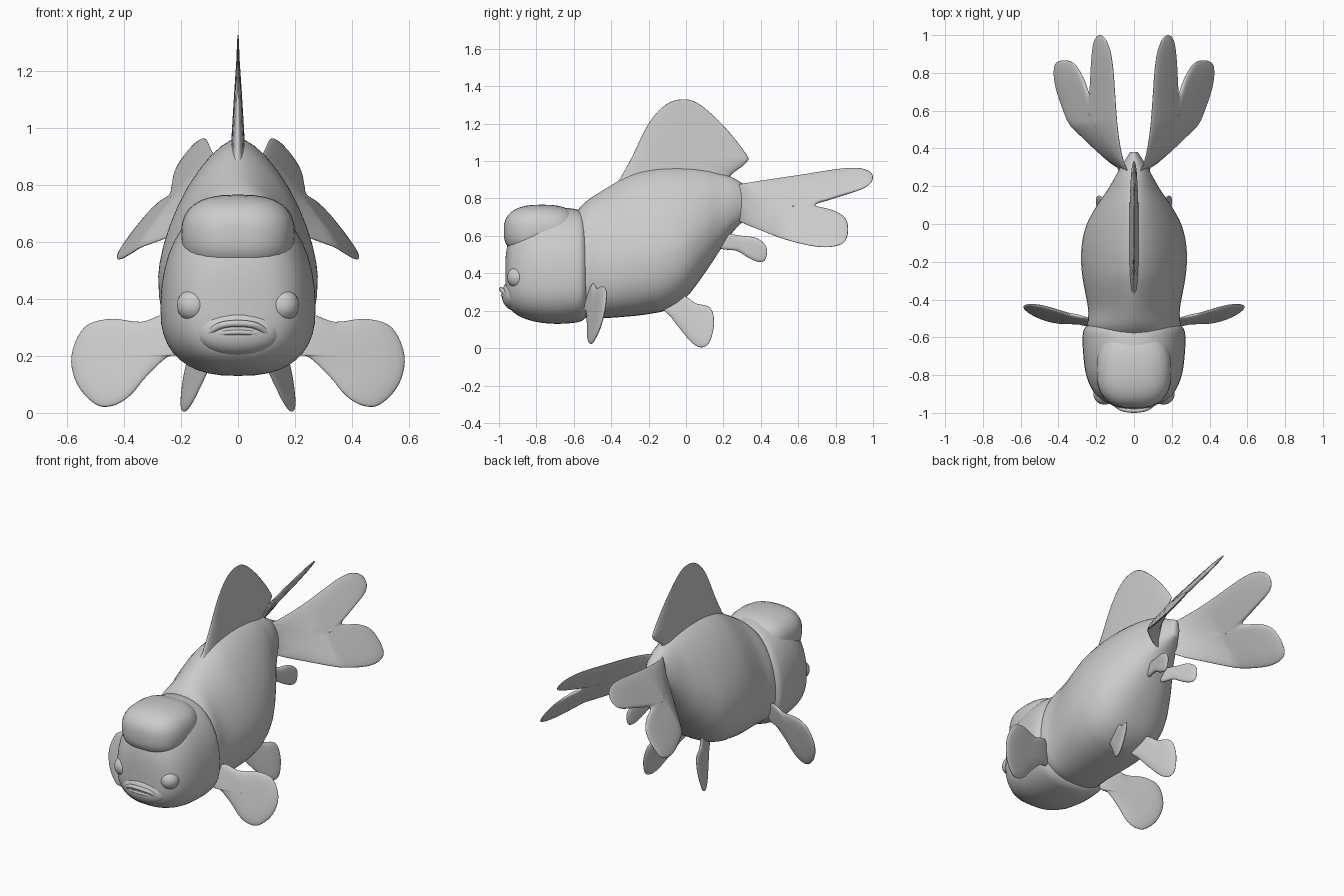
import bpy, bmesh, math
from mathutils import Vector

if "Cube" in bpy.data.objects:
    bpy.data.objects.remove(bpy.data.objects["Cube"])


def spline(pts, steps, closed=False):
    """Catmull-Rom through tuples of any length."""
    n, out = len(pts), []
    for i in range(n if closed else n - 1):
        if closed:
            q = [pts[(i + k) % n] for k in (-1, 0, 1, 2)]
        else:
            q = [pts[min(max(i + k, 0), n - 1)] for k in (-1, 0, 1, 2)]
        for s in range(steps):
            t = s / steps
            out.append(tuple(0.5 * (2 * b + (c - a) * t + (2 * a - 5 * b + 4 * c - d) * t * t
                                    + (3 * b - a - 3 * c + d) * t ** 3) for a, b, c, d in zip(*q)))
    if not closed:
        out.append(tuple(pts[-1]))
    return out


def skin(name, rings, mirror=False):
    """Bridge equal rings and close both ends with a fan."""
    bm = bmesh.new()
    loops = [[bm.verts.new(p) for p in r] for r in rings]
    n = len(loops[0])
    for a, b in zip(loops, loops[1:]):
        for i in range(n):
            bm.faces.new((a[i], a[(i + 1) % n], b[(i + 1) % n], b[i]))
    for l in (loops[0], loops[-1]):
        c = bm.verts.new(sum((v.co for v in l), Vector()) / n)
        for i in range(n):
            bm.faces.new((l[i], l[(i + 1) % n], c))
    bmesh.ops.recalc_face_normals(bm, faces=bm.faces)
    me = bpy.data.meshes.new(name)
    bm.to_mesh(me)
    bm.free()
    for p in me.polygons:
        p.use_smooth = True
    ob = bpy.data.objects.new(name, me)
    bpy.context.collection.objects.link(ob)
    if mirror:
        ob.modifiers.new("mirror", 'MIRROR').use_mirror_merge = False
    return ob


def spow(v, e):
    return math.copysign(abs(v) ** e, v)


def loft(name, sections, n=40):
    """Sections: y, bottom z, top z, half width, roundness of the upper half."""
    rings = []
    for y, zb, zt, w, k in spline(sections, 5):
        zc = zb + 0.38 * (zt - zb)
        ring = []
        for i in range(n):
            a = 2 * math.pi * i / n
            c, s = math.cos(a), math.sin(a)
            e = 2 / (k if s > 0 else 2.5)
            ring.append((w * spow(c, e), y, zc + spow(s, e) * ((zt - zc) if s > 0 else (zc - zb))))
        rings.append(ring)
    return skin(name, rings)


def blob(name, c, r, k=2.0, mirror=False, n=32, m=18):
    """Superellipsoid with its poles along y."""
    rings = []
    for j in range(1, m):
        t = math.pi * j / m
        y, q = -spow(math.cos(t), 2 / k), math.sin(t) ** (2 / k)
        rings.append([(c[0] + r[0] * q * spow(math.cos(a), 2 / k), c[1] + r[1] * y,
                       c[2] + r[2] * q * spow(math.sin(a), 2 / k))
                      for a in (2 * math.pi * i / n for i in range(n))])
    return skin(name, rings, mirror)


def fin(name, outline, centre, place, mirror=True):
    """Thin lens over a 2D outline; place(a, b, h) puts it in space, h in -1..1."""
    edge = spline(outline, 5, True)
    scales = (0.1, 0.3, 0.5, 0.7, 0.85, 0.95, 0.99)
    levels = [(s, 1) for s in scales] + [(1, 0)] + [(s, -1) for s in reversed(scales)]
    rings = [[place(centre[0] + s * (a - centre[0]), centre[1] + s * (b - centre[1]),
                    d * math.sqrt(max(0, 1 - s ** 4))) for a, b in edge] for s, d in levels]
    return skin(name, rings, mirror)


# Trunk
loft("body", [(-.62, .20, .68, .20, 2), (-.55, .165, .77, .243, 1.9), (-.45, .16, .84, .243, 1.7),
              (-.3, .17, .925, .27, 1.6), (-.2, .182, .955, .28, 1.55), (-.1, .205, .965, .275, 1.55),
              (0, .27, .965, .25, 1.55), (.1, .40, .955, .195, 1.6), (.18, .52, .935, .14, 1.7),
              (.25, .62, .912, .10, 1.8), (.32, .69, .87, .06, 2), (.38, .74, .84, .02, 2)])

# Head with its gill edge, forehead cap, muzzle and eyes
loft("head", [(-.965, .30, .48, .05, 2.2), (-.955, .25, .55, .12, 2.2), (-.93, .20, .62, .175, 2.2),
              (-.88, .165, .685, .22, 2.2), (-.8, .14, .73, .253, 2.2), (-.7, .13, .75, .268, 2.2),
              (-.6, .135, .745, .272, 2.2), (-.55, .15, .725, .26, 2.2), (-.52, .19, .66, .21, 2.2)])
blob("forehead_cap", (0, -.77, .625), (.20, .205, .142), 2.6)
blob("muzzle", (0, -.91, .285), (.15, .075, .085), 2.1)
blob("eye", (.157, -.90, .378), (.058, .056, .058), 2, True)


# Frowning lips
def lip(name, pts, r):
    cu = bpy.data.curves.new(name, 'CURVE')
    cu.dimensions = '3D'
    cu.bevel_depth, cu.bevel_resolution, cu.use_fill_caps = r, 3, True
    path = spline(pts, 6)
    sp = cu.splines.new('POLY')
    sp.points.add(len(path) - 1)
    for p, co in zip(sp.points, path):
        p.co = (*co, 1)
    sp.use_smooth = True
    bpy.context.collection.objects.link(bpy.data.objects.new(name, cu))


lip("upper_lip", [(-.1, -.955, .282), (-.06, -.98, .307), (0, -.988, .314), (.06, -.98, .307), (.1, -.955, .282)], .012)
lip("lower_lip", [(-.095, -.955, .277), (-.05, -.975, .281), (0, -.982, .283), (.05, -.975, .281), (.095, -.955, .277)], .009)

# Dorsal fin, thicker toward the back
fin("dorsal_fin", [(-.38, .85), (-.35, .91), (-.29, 1.02), (-.2, 1.2), (-.11, 1.30), (-.02, 1.33), (.07, 1.305),
                   (.2, 1.19), (.32, 1.04), (.325, .995), (.25, .935), (.18, .88), (-.1, .84)],
    (-.02, 1.02), lambda y, z, h: (h * (.006 + .06 * max(0, 1.25 - z)), y, z), False)


# Twin forked tail
def tail_place(y, z, h):
    r = max(y - .28, 0)
    x = .03 + .19 * r + .77 * (.93 - z) * min(1, r / .25) ** .5
    return (x + h * .012, y, z + h * .008)


fin("tail_fin", [(.26, .86), (.32, .882), (.6, .925), (.85, .962), (.96, .955), (1.0, .915), (.96, .86),
                 (.8, .805), (.69, .765), (.79, .735), (.855, .69), (.865, .61), (.83, .555), (.72, .54),
                 (.55, .575), (.4, .63), (.27, .69), (.24, .78)], (.55, .75), tail_place)

# Paired paddle fins
fin("pectoral_fin", [(.2, .28), (.25, .345), (.34, .32), (.45, .33), (.54, .30), (.585, .2), (.565, .1), (.50, .03),
                     (.44, .025), (.38, .06), (.32, .13), (.25, .195), (.2, .21)], (.42, .2),
    lambda x, z, h: (x, -.53 + .28 * (x - .25) + .22 * (z - .2) + h * .016, z))
fin("pelvic_fin", [(-.12, .22), (-.02, .28), (.05, .24), (.13, .215), (.15, .13), (.125, .03), (.08, .004),
                   (.03, .03), (-.03, .1), (-.08, .165)], (.04, .15),
    lambda y, z, h: (.145 + .2 * (.17 - z) + .35 * (y - .05) + h * .013, y, z))
fin("anal_fin", [(.15, .56), (.19, .61), (.3, .6), (.38, .587), (.43, .54), (.425, .475), (.39, .46),
                 (.33, .485), (.27, .52), (.19, .53)], (.3, .55),
    lambda y, z, h: (.05 + .25 * (y - .2) + h * .013, y, z))
